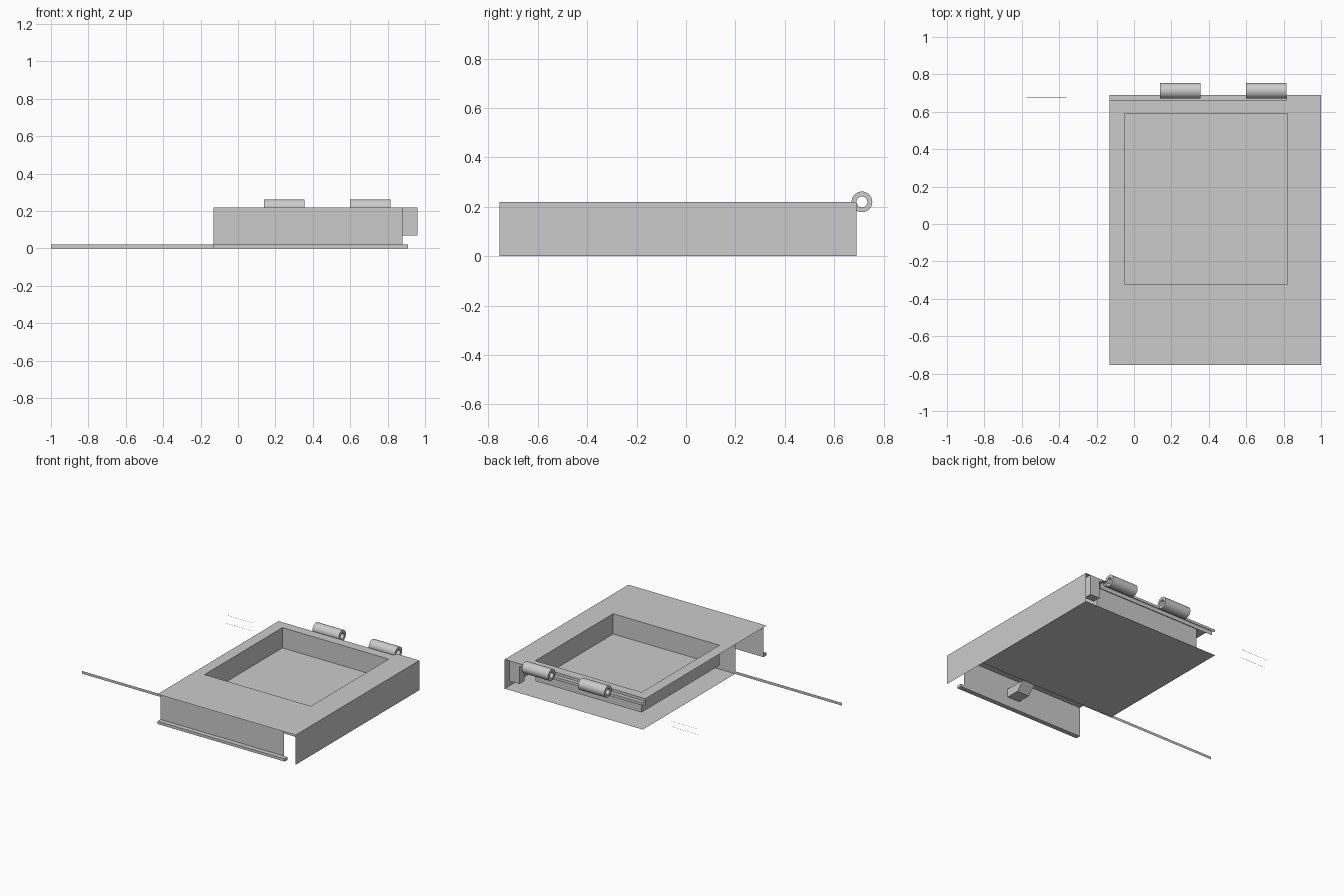
import bpy, bmesh, math

if "Cube" in bpy.data.objects:
    bpy.data.objects.remove(bpy.data.objects["Cube"])

X0, X1, Y0, Y1, TOP = -0.13, 1.0, -0.755, 0.69, 0.22


def finish(name, bm):
    me = bpy.data.meshes.new(name)
    bm.to_mesh(me)
    bm.free()
    ob = bpy.data.objects.new(name, me)
    bpy.context.collection.objects.link(ob)
    return ob


def sheets(name, quads):
    """Thin sheet part made of quads, each a list of corner points."""
    bm = bmesh.new()
    for q in quads:
        bm.faces.new([bm.verts.new(p) for p in q])
    bmesh.ops.remove_doubles(bm, verts=bm.verts, dist=1e-5)
    return finish(name, bm)


def flat(x0, x1, y0, y1, z):
    return [(x0, y0, z), (x1, y0, z), (x1, y1, z), (x0, y1, z)]


def across(x0, x1, y, z0, z1):
    return [(x0, y, z0), (x1, y, z0), (x1, y, z1), (x0, y, z1)]


def along(x, y0, y1, z0, z1):
    return [(x, y0, z0), (x, y1, z0), (x, y1, z1), (x, y0, z1)]


def prism(name, profile, x0, x1):
    """Extrude a closed (y, z) profile along x."""
    bm = bmesh.new()
    f = bm.faces.new([bm.verts.new((x0, y, z)) for y, z in profile])
    ext = bmesh.ops.extrude_face_region(bm, geom=[f])
    vs = [v for v in ext["geom"] if isinstance(v, bmesh.types.BMVert)]
    bmesh.ops.translate(bm, verts=vs, vec=(x1 - x0, 0, 0))
    bmesh.ops.recalc_face_normals(bm, faces=bm.faces)
    return finish(name, bm)


def tube(name, x0, x1, y, z, r_out, r_in, n=32):
    """Hollow hinge barrel along x."""
    bm = bmesh.new()
    rings = []
    for x, r in ((x0, r_out), (x1, r_out), (x1, r_in), (x0, r_in)):
        rings.append([bm.verts.new((x, y + r * math.cos(i * math.tau / n),
                                    z + r * math.sin(i * math.tau / n))) for i in range(n)])
    for a in range(4):
        p, q = rings[a], rings[(a + 1) % 4]
        for i in range(n):
            j = (i + 1) % n
            bm.faces.new((p[i], p[j], q[j], q[i]))
    bmesh.ops.recalc_face_normals(bm, faces=bm.faces)
    ob = finish(name, bm)
    bpy.context.view_layer.objects.active = ob
    ob.select_set(True)
    bpy.ops.object.shade_smooth_by_angle(angle=math.radians(35))
    ob.select_set(False)


# Top plate around the pocket opening
px0, px1, py0, py1, pz = -0.05, 0.82, -0.32, 0.59, 0.07
sheets("top_plate", [
    flat(X0, X1, Y0, py0, TOP), flat(X0, X1, py1, 0.66, TOP),
    flat(X0, px0, py0, py1, TOP), flat(px1, X1, py0, py1, TOP),
    flat(0.815, X1, 0.66, Y1, TOP),
])

# Recessed pocket
sheets("pocket", [
    flat(px0, px1, py0, py1, pz),
    across(px0, px1, py0, pz, TOP), across(px0, px1, py1, pz, TOP),
    along(px0, py0, py1, pz, TOP), along(px1, py0, py1, pz, TOP),
])

# Right side wall and bottom plate
sheets("side_wall", [along(X1, Y0, Y1, 0, TOP)])
sheets("bottom_plate", [flat(X0, X1, -0.39, Y1, 0.003)])

# Inner cross wall and the long thin strip at its foot
sheets("inner_wall", [across(X0, 0.88, -0.39, 0.02, TOP)])
sheets("long_strip", [across(-1.0, 0.91, -0.392, 0, 0.02)])

# Front wall with outward foot lip
sheets("front_wall", [across(X0, 0.88, -0.72, 0.02, TOP)])
prism("front_lip", [(Y0, 0), (-0.72, 0), (-0.72, 0.02), (Y0, 0.02)], X0, 0.91)

# Wedge catch inside the front cavity
prism("front_catch", [(-0.72, 0.07), (-0.62, 0.07), (-0.56, 0.13), (-0.72, 0.13)], 0.40, 0.50)

# Rear rail below the top plate, stepped down between the hinges
rail = [across(X0, 0.85, 0.66, 0.17, TOP)]
for a, b in ((X0, 0.14), (0.14, 0.355), (0.355, 0.6), (0.6, 0.815)):
    rail.append(flat(a, b, 0.66, Y1, 0.20))
rail.append(across(X0, 0.85, Y1, 0.18, 0.20))
sheets("rear_rail", rail)

# Corner block at the rear right
prism("corner_block", [(0.63, 0.07), (Y1, 0.07), (Y1, TOP), (0.63, TOP)], 0.88, 0.96)
prism("corner_block_top", [(0.63, 0.20), (Y1, 0.20), (Y1, TOP), (0.63, TOP)], 0.855, 0.88)

# Hinge barrels
for i, x in enumerate((0.14, 0.60)):
    tube(f"hinge_barrel_{i + 1}", x, x + 0.215, 0.712, 0.22, 0.042, 0.022)

# Loose slivers left of the body
sheets("slivers", [flat(-0.575, -0.36, y, y + 0.002, z) for y, z in ((0.675, 0.08), (0.694, 0.13))])
